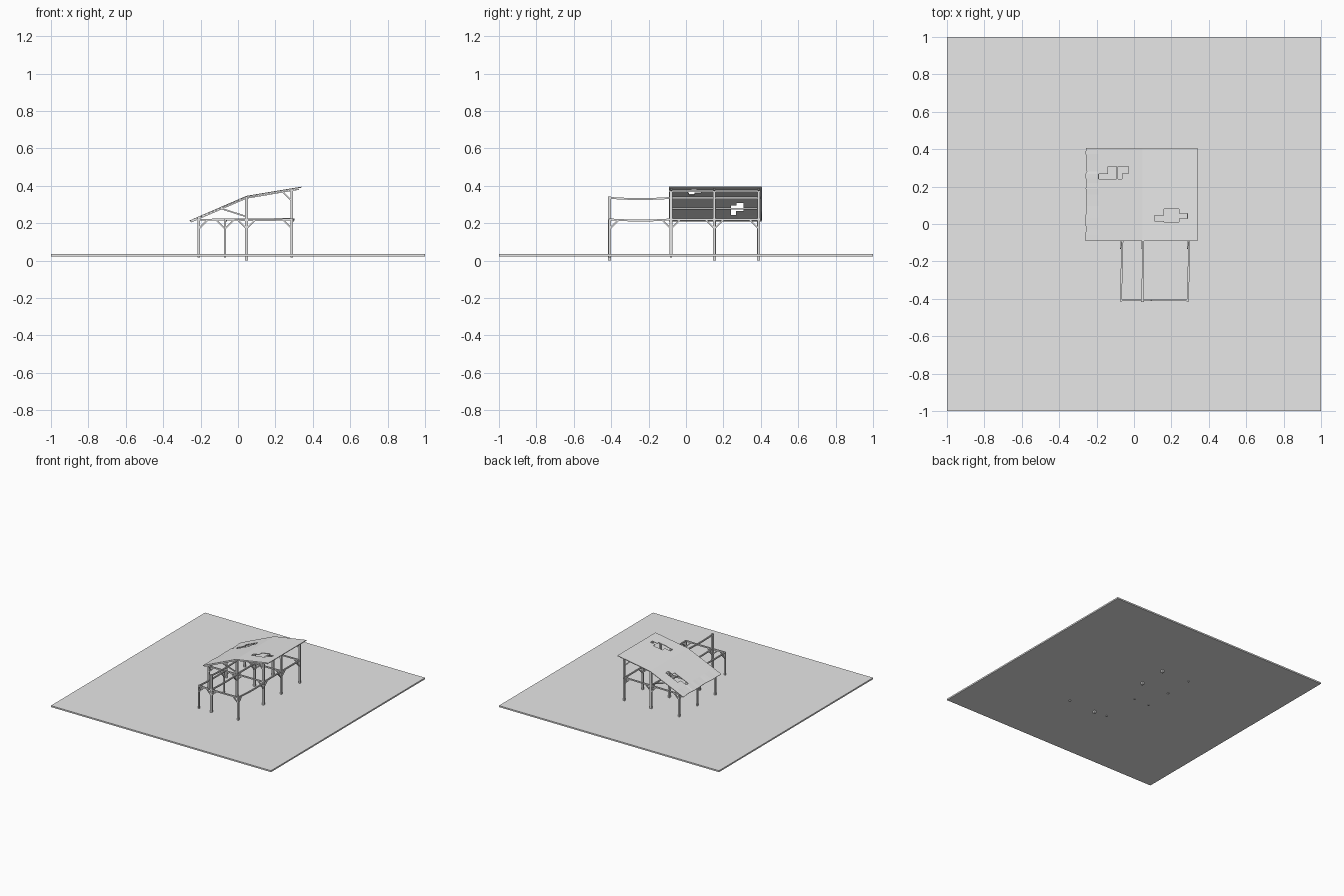
import bpy, bmesh, random
from mathutils import Vector

random.seed(4)
if "Cube" in bpy.data.objects:
    bpy.data.objects.remove(bpy.data.objects["Cube"])

GREY = (0.8, 0.8, 0.8, 1)
mat = bpy.data.materials.new("plain grey")
mat.use_nodes = True
mat.diffuse_color = GREY
mat.node_tree.nodes["Principled BSDF"].inputs["Base Color"].default_value = GREY


def finish(name, bm):
    bmesh.ops.recalc_face_normals(bm, faces=bm.faces)
    me = bpy.data.meshes.new(name)
    bm.to_mesh(me)
    bm.free()
    me.materials.append(mat)
    ob = bpy.data.objects.new(name, me)
    bpy.context.collection.objects.link(ob)
    return ob


def beam(bm, a, b, w, sag=0.0, steps=1):
    """Square timber from a to b, bowed down in the middle by sag."""
    a, b = Vector(a), Vector(b)
    d = (b - a).normalized()
    side = d.cross(Vector((0, 0, 1)))
    side = Vector((1, 0, 0)) if side.length < 0.01 else side.normalized()
    up = side.cross(d)
    rings = []
    for i in range(steps + 1):
        t = i / steps
        p = a.lerp(b, t) - Vector((0, 0, 4 * sag * t * (1 - t)))
        rings.append([bm.verts.new(p + (side * s + up * u) * w / 2)
                      for s, u in ((-1, -1), (1, -1), (1, 1), (-1, 1))])
    for r, q in zip(rings, rings[1:]):
        for k in range(4):
            bm.faces.new((r[k], r[(k + 1) % 4], q[(k + 1) % 4], q[k]))
    bm.faces.new(rings[0])
    bm.faces.new(rings[-1])


# Ground slab
bm = bmesh.new()
bmesh.ops.create_cube(bm, size=1)
bmesh.ops.scale(bm, vec=(2, 2, 0.012), verts=bm.verts)
bmesh.ops.translate(bm, vec=(0, 0, 0.028), verts=bm.verts)
finish("ground_slab", bm)

# Frame layout
LOW, MID, HIGH, PEN = -0.21, 0.045, 0.288, -0.07
FRONT, ROWS = -0.408, (-0.08, 0.152, 0.388)
TIE, RIDGE, EAVE = 0.22, 0.335, 0.372

# Posts
bm = bmesh.new()
for y in ROWS:
    beam(bm, (LOW, y, 0.016), (LOW, y, TIE), 0.012)
    beam(bm, (MID, y, 0.024 if y < 0 else 0), (MID, y, RIDGE), 0.016)
    beam(bm, (HIGH, y, 0.024), (HIGH, y, EAVE), 0.014)
beam(bm, (PEN, ROWS[0], 0.016), (PEN, ROWS[0], TIE), 0.011)
beam(bm, (PEN, FRONT, 0.016), (PEN, FRONT, TIE), 0.011)
beam(bm, (MID, FRONT, 0), (MID, FRONT, RIDGE + 0.008), 0.016)
beam(bm, (HIGH, FRONT, 0.016), (HIGH, FRONT, TIE), 0.013)
finish("posts", bm)

# Tie beams across, side rails along, ridge and eave plates
bm = bmesh.new()
for y in ROWS:
    beam(bm, (LOW, y, TIE - 0.002), (HIGH, y, TIE + 0.002), 0.01)
beam(bm, (PEN, FRONT, TIE), (HIGH, FRONT, TIE), 0.01, 0.003, 6)
for x, z in ((LOW, TIE - 0.003), (MID, TIE), (HIGH, TIE), (MID, RIDGE), (HIGH, EAVE)):
    beam(bm, (x, ROWS[0] - 0.01, z), (x, ROWS[2] + 0.01, z), 0.01)
for x, z, shift in ((PEN, TIE, 0.008), (MID, TIE, 0.004), (HIGH, TIE, 0.008), (MID, RIDGE, 0.004)):
    beam(bm, (x, FRONT, z), (x + shift, ROWS[0], z), 0.01, 0.006, 6)
finish("beams", bm)

# Rafters
bm = bmesh.new()
for y in ROWS:
    beam(bm, (-0.25, y, 0.208), (MID, y, RIDGE), 0.008)
    beam(bm, (MID, y, RIDGE), (0.325, y, 0.382), 0.008)
beam(bm, (-0.09, ROWS[0], 0.278), (-0.09, ROWS[2], 0.278), 0.008)
finish("rafters", bm)

# Knee braces
R = 0.05
bm = bmesh.new()


def brace(x, y, z, dx, dy):
    beam(bm, (x, y, z - R), (x + dx * R, y + dy * R, z), 0.008)


for y in ROWS:
    for x, dirs in ((LOW, (1,)), (MID, (-1, 1)), (HIGH, (-1,))):
        for dx in dirs:
            brace(x, y, TIE, dx, 0)
        for dy in (-1, 1):
            if ROWS[0] - 0.4 < y + dy * R < ROWS[2] and (x > LOW or y + dy * R > ROWS[0]):
                brace(x, y, TIE, 0, dy)
    brace(HIGH, y, EAVE - 0.005, -1, 0)
    beam(bm, (MID, y, 0.235), (-0.09, y, 0.278), 0.008)
for x, dirs in ((PEN, (1,)), (MID, (-1, 1)), (HIGH, (-1,))):
    for dx in dirs:
        brace(x, FRONT, TIE, dx, 0)
    brace(x, FRONT, TIE, 0, 1)
for dx in (-1, 1):
    brace(PEN, ROWS[0], TIE, dx, 0)
brace(PEN, ROWS[0], TIE, 0, -1)
finish("braces", bm)


# Roof slopes: grid of panels with broken-out gaps
Y0, Y1 = -0.09, 0.405


def slope(name, start, end, gaps, ragged):
    xs = sorted({start[0], end[0], *(g[i] for g in gaps for i in (0, 1))})
    ys = sorted({*(Y0 + (Y1 - Y0) * i / 16 for i in range(17)),
                 *(g[i] for g in gaps for i in (2, 3))})
    bm = bmesh.new()
    grid = []
    for x in xs:
        t = (x - start[0]) / (end[0] - start[0])
        z = start[1] + t * (end[1] - start[1])
        wob = ragged if x == xs[0] else 0
        grid.append([bm.verts.new((x + wob * random.random(), y, z)) for y in ys])
    for i in range(len(xs) - 1):
        for j in range(len(ys) - 1):
            cx, cy = (xs[i] + xs[i + 1]) / 2, (ys[j] + ys[j + 1]) / 2
            if not any(a < cx < b and c < cy < d for a, b, c, d in gaps):
                bm.faces.new((grid[i][j], grid[i + 1][j], grid[i + 1][j + 1], grid[i][j + 1]))
    ob = finish(name, bm)
    if ob.data.polygons[0].normal.z < 0:
        ob.data.flip_normals()
    mod = ob.modifiers.new("thickness", "SOLIDIFY")
    mod.thickness = 0.005
    mod.offset = -1


slope("low_roof", (-0.26, 0.214), (MID, 0.346),
      [(-0.19, -0.14, 0.24, 0.268), (-0.14, -0.065, 0.24, 0.307),
       (-0.065, -0.03, 0.27, 0.307)], 0.008)
slope("high_roof", (MID, 0.346), (0.34, 0.395),
      [(0.11, 0.16, 0.015, 0.045), (0.16, 0.24, 0.01, 0.08),
       (0.24, 0.285, 0.03, 0.055)], 0)
